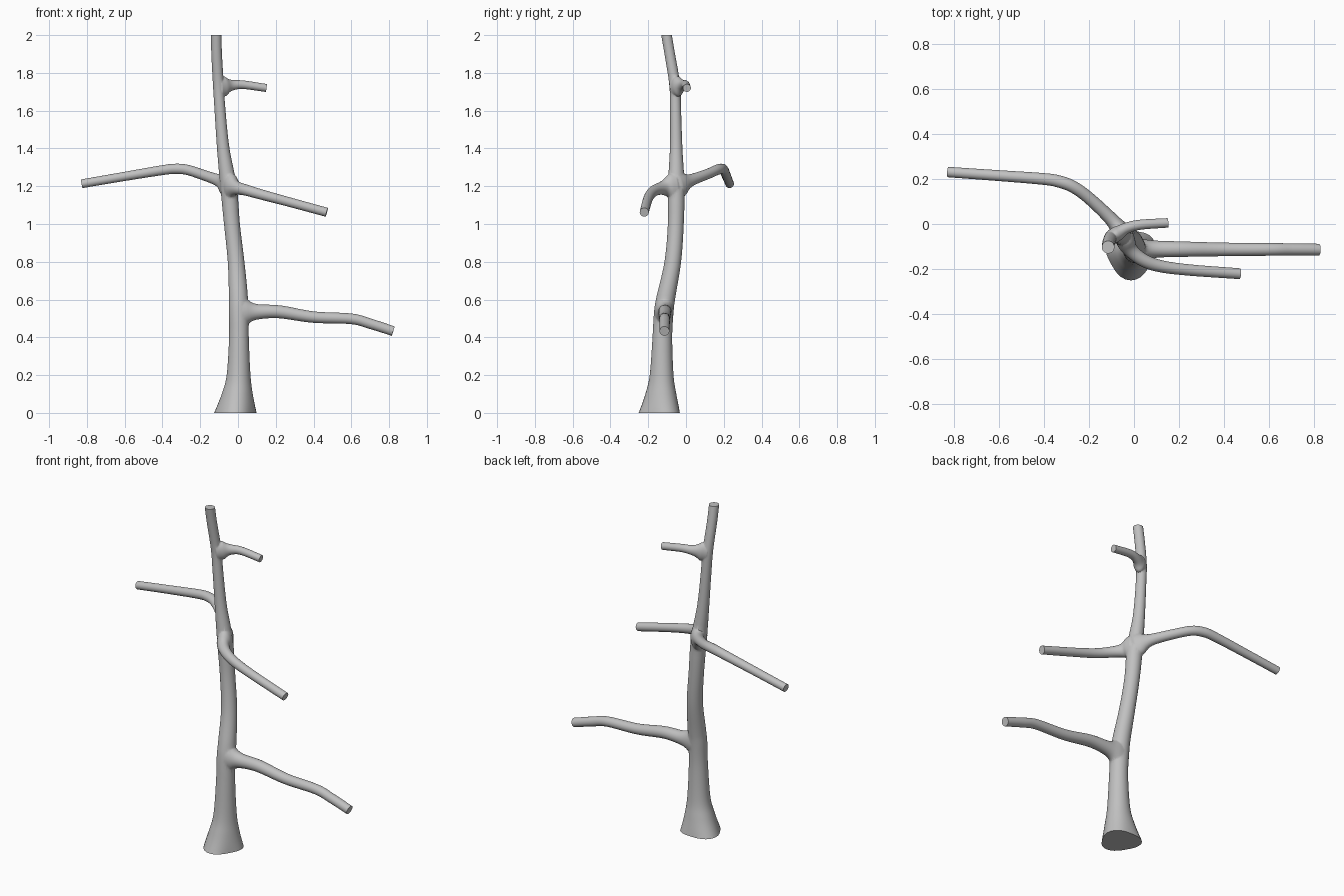
import bpy, bmesh, math
from mathutils import Vector

if "Cube" in bpy.data.objects:
    bpy.data.objects.remove(bpy.data.objects["Cube"])

bark = bpy.data.materials.new("grey_bark")
bark.diffuse_color = (0.53, 0.53, 0.53, 1)
bark.use_nodes = True
bark.node_tree.nodes["Principled BSDF"].inputs["Base Color"].default_value = bark.diffuse_color


def spline(pts, steps=6):
    """Catmull-Rom through (x, y, z, radius) points."""
    p = [Vector(q) for q in pts]
    p = [2 * p[0] - p[1]] + p + [2 * p[-1] - p[-2]]
    out = []
    for i in range(1, len(p) - 2):
        a, b, c, d = p[i - 1:i + 3]
        for k in range(steps):
            t = k / steps
            out.append(0.5 * (2 * b + (c - a) * t + (2 * a - 5 * b + 4 * c - d) * t * t
                              + (3 * b - a - 3 * c + d) * t ** 3))
    return out + [p[-2]]


def tube(name, pts, trunk=False, flare=0.0, sides=32):
    path = spline(pts)
    pos = [q.to_3d() for q in path]
    bm = bmesh.new()
    rings, dist = [], 0.0
    for i, q in enumerate(path):
        if i:
            dist += (pos[i] - pos[i - 1]).length
        t = (pos[min(i + 1, len(pos) - 1)] - pos[max(i - 1, 0)]).normalized()
        if trunk:                                   # level rings, x and y axes
            side, up = Vector((1, 0, 0)), Vector((0, 1, 0))
        else:
            side = t.cross(Vector((0, 0, 1))).normalized()
            up = side.cross(t)
        # branch collar swells mostly up and down where it meets the trunk
        f = flare * math.exp(-(max(dist - 0.04, 0) / 0.025))
        ring = []
        for k in range(sides):
            a = 2 * math.pi * k / sides
            r = q[3]
            if trunk:                               # slightly three-lobed foot
                r *= 1 + 0.09 * math.exp(-q[2] / 0.12) * math.cos(3 * (a - math.radians(30)))
            ring.append(bm.verts.new(pos[i] + side * math.cos(a) * (r + 0.3 * f)
                                     + up * math.sin(a) * (r + f)))
        rings.append(ring)
    for r0, r1 in zip(rings, rings[1:]):
        for k in range(sides):
            n = (k + 1) % sides
            bm.faces.new((r0[k], r0[n], r1[n], r1[k]))
    bm.faces.new(rings[0])
    bm.faces.new(rings[-1])
    bmesh.ops.recalc_face_normals(bm, faces=bm.faces)
    me = bpy.data.meshes.new(name)
    bm.to_mesh(me)
    bm.free()
    me.materials.append(bark)
    ob = bpy.data.objects.new(name, me)
    bpy.context.collection.objects.link(ob)
    return ob


# trunk with flared foot
tree = tube("tree_trunk", [
    (-0.014, -0.132, 0.0, 0.109), (-0.004, -0.13, 0.1, 0.082), (0.003, -0.128, 0.2, 0.063),
    (0.005, -0.125, 0.4, 0.052), (0.004, -0.117, 0.54, 0.052), (0.002, -0.105, 0.62, 0.05),
    (-0.01, -0.07, 0.8, 0.044), (-0.032, -0.054, 1.0, 0.042), (-0.05, -0.052, 1.2, 0.044),
    (-0.078, -0.052, 1.4, 0.033), (-0.095, -0.055, 1.6, 0.029), (-0.104, -0.06, 1.74, 0.029),
    (-0.113, -0.086, 1.9, 0.028), (-0.115, -0.103, 2.0, 0.028)], trunk=True)

branches = [
    # low right branch
    tube("low_branch", [
        (0.005, -0.117, 0.535, 0.04), (0.1, -0.112, 0.535, 0.037), (0.22, -0.112, 0.535, 0.034),
        (0.4, -0.113, 0.507, 0.03), (0.6, -0.113, 0.498, 0.028), (0.7, -0.113, 0.472, 0.027),
        (0.822, -0.114, 0.433, 0.026)], flare=0.035),
    # long left branch
    tube("left_branch", [
        (-0.045, -0.05, 1.205, 0.03), (-0.1, 0.02, 1.23, 0.029), (-0.2, 0.115, 1.265, 0.027),
        (-0.27, 0.165, 1.287, 0.027), (-0.33, 0.188, 1.292, 0.027), (-0.4, 0.2, 1.285, 0.026),
        (-0.6, 0.215, 1.252, 0.024), (-0.827, 0.231, 1.213, 0.023)], flare=0.04),
    # middle right branch
    tube("middle_branch", [
        (-0.045, -0.05, 1.2, 0.03), (-0.02, -0.11, 1.193, 0.03), (0.04, -0.16, 1.18, 0.029),
        (0.12, -0.188, 1.157, 0.027), (0.25, -0.205, 1.122, 0.025),
        (0.47, -0.221, 1.062, 0.024)], flare=0.04),
    # small upper branch
    tube("upper_branch", [
        (-0.102, -0.06, 1.725, 0.024), (-0.07, -0.04, 1.73, 0.024), (-0.03, -0.017, 1.735, 0.023),
        (0.03, -0.003, 1.737, 0.022), (0.15, 0.005, 1.72, 0.021)], flare=0.03),
]

# grow the branches into the trunk as one skin
bpy.context.view_layer.objects.active = tree
for b in branches:
    m = tree.modifiers.new("join", 'BOOLEAN')
    m.operation, m.solver, m.object = 'UNION', 'EXACT', b
    bpy.ops.object.modifier_apply(modifier=m.name)
    bpy.data.objects.remove(b)

# soften only the crotches
centres = [Vector((0.06, -0.115, 0.535)), Vector((-0.045, -0.05, 1.2)), Vector((-0.08, -0.045, 1.73))]
bm = bmesh.new()
bm.from_mesh(tree.data)
near = [v for v in bm.verts if min((v.co - c).length for c in centres) < 0.09]
for _ in range(3):
    bmesh.ops.smooth_vert(bm, verts=near, factor=0.3, use_axis_x=True, use_axis_y=True, use_axis_z=True)
bm.to_mesh(tree.data)
bm.free()

bpy.ops.object.select_all(action='DESELECT')
tree.select_set(True)
bpy.ops.object.shade_smooth_by_angle(angle=math.radians(65))
